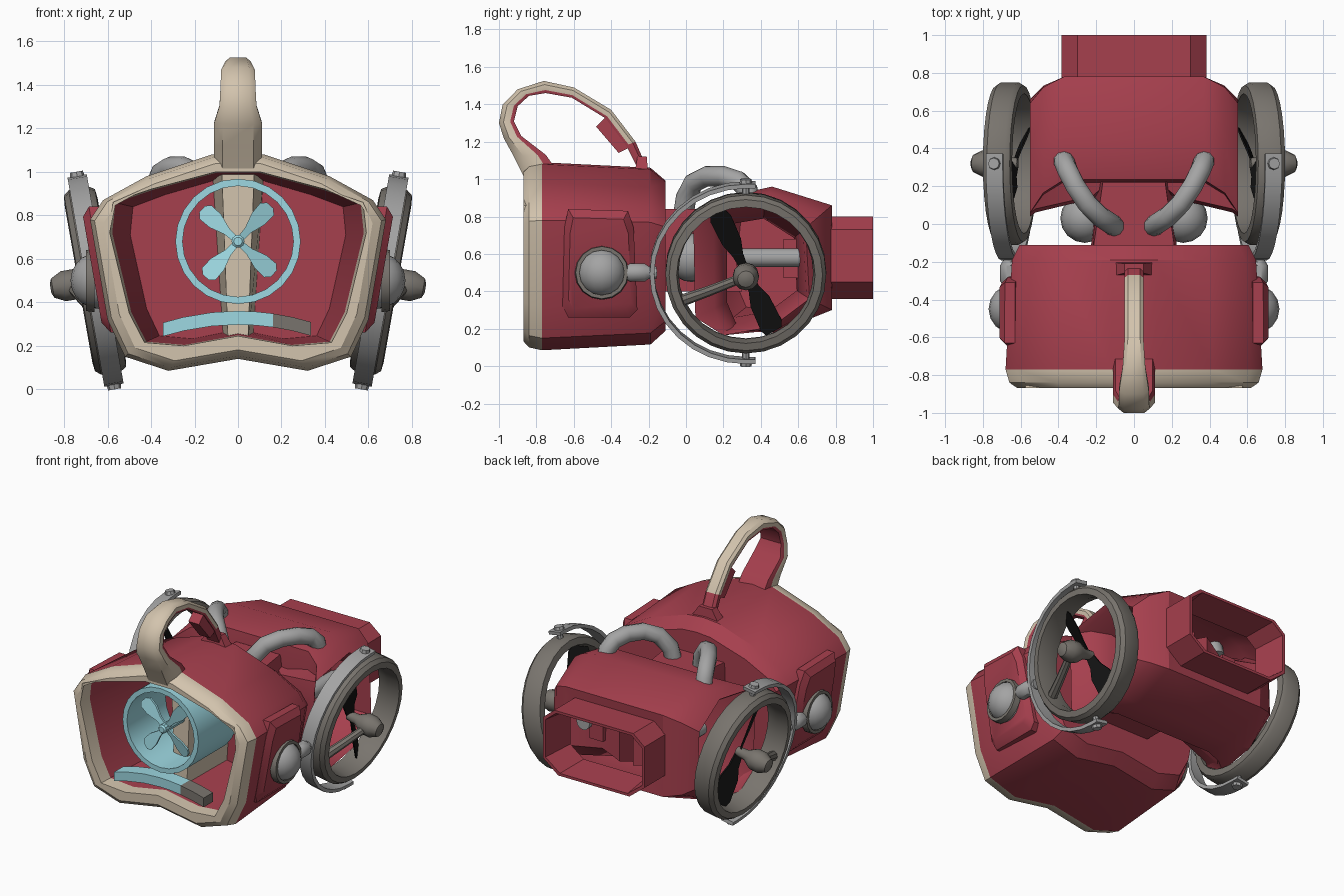
import bpy, bmesh
from math import sin, cos, pi, radians
from mathutils import Vector as V, Matrix

cube = bpy.data.objects.get("Cube")
if cube:
    bpy.data.objects.remove(cube)


def material(name, *rgb):
    m = bpy.data.materials.new(name)
    m.use_nodes = True
    m.diffuse_color = (*rgb, 1)
    m.node_tree.nodes["Principled BSDF"].inputs["Base Color"].default_value = (*rgb, 1)
    return m


RED = material("dark red", .38, .05, .075)
CREAM = material("cream", .65, .55, .42)
GREY = material("light grey", .37, .37, .37)
TAUPE = material("taupe", .19, .175, .155)
CYAN = material("pale cyan", .34, .69, .76)
BLACK = material("black", .006, .006, .006)
ID = Matrix.Identity(4)


def loft(rings, closed=False, caps=True, rule=None):
    """Skin equal-length rings; rule(ring, segment) picks the material slot."""
    bm = bmesh.new()
    vs = [[bm.verts.new(p) for p in r] for r in rings]
    n, m = len(rings[0]), len(rings)
    for i in range(m if closed else m - 1):
        for j in range(n):
            a, b, k = vs[i], vs[(i + 1) % m], (j + 1) % n
            f = bm.faces.new((a[j], a[k], b[k], b[j]))
            f.material_index = rule(i, j) if rule else 0
    if caps and not closed:
        bm.faces.new(vs[0])
        f = bm.faces.new(vs[-1])
        f.material_index = rule(m - 2, 0) if rule else 0
    return bm


def add(name, bm, mats, matrix=ID, pair=False, angle=35):
    mats = mats if isinstance(mats, list) else [mats]
    for side, s in (("left_", 1), ("right_", -1)) if pair else (("", 1),):
        b = bm.copy()
        b.transform(Matrix.Diagonal((s, 1, 1, 1)) @ matrix)
        bmesh.ops.recalc_face_normals(b, faces=b.faces)
        me = bpy.data.meshes.new(side + name)
        b.to_mesh(me)
        b.free()
        for m in mats:
            me.materials.append(m)
        ob = bpy.data.objects.new(side + name, me)
        bpy.context.collection.objects.link(ob)
        bpy.ops.object.select_all(action='DESELECT')
        ob.select_set(True)
        bpy.context.view_layer.objects.active = ob
        bpy.ops.object.shade_smooth_by_angle(angle=radians(angle))
    bm.free()


def lathe(profile, n=24, axis='X', closed=False):
    """Revolve (along, radius) points about an axis."""
    rings = []
    for a, r in profile:
        c = [(r * cos(2 * pi * k / n), r * sin(2 * pi * k / n)) for k in range(n)]
        rings.append([(a, p, q) if axis == 'X' else (p, a, q) if axis == 'Y' else (p, q, a) for p, q in c])
    return loft(rings, closed)


def sweep(path, radii, n=10, ref=(0, 0, 1)):
    path = [V(p) for p in path]
    rings = []
    for i, p in enumerate(path):
        t = (path[min(i + 1, len(path) - 1)] - path[max(i - 1, 0)]).normalized()
        u = t.cross(V(ref)).normalized()
        w = t.cross(u)
        r = radii[i] if isinstance(radii, list) else radii
        rings.append([p + r * (u * cos(2 * pi * k / n) + w * sin(2 * pi * k / n)) for k in range(n)])
    return loft(rings)


def mirror(half):
    """Complete a half outline whose first and last points lie on x = 0."""
    return half + [(-x, z) for x, z in half[-2:0:-1]]


def section(half, y, k=1, kz=None, zc=.6):
    kz = kz or k
    return [(x * k, y, zc + (z - zc) * kz) for x, z in mirror(half)]


def rect(x, y0, y1, z, back=1):
    return [(-x, y0, z), (x, y0, z), (x * back, y1, z), (-x * back, y1, z)]


# Front body: open-fronted shell with a cream rim
outer = [(0, 1.09), (.12, 1.08), (.42, .98), (.62, .87), (.68, .78), (.6, .32), (.52, .15), (.32, .085), (0, .14)]
inner = [(0, 1), (.1, 1), (.4, .92), (.575, .86), (.59, .72), (.5, .35), (.43, .215), (.25, .2), (0, .245)]
add("front_body", loft([
    section(outer, -.11, .89, .8), section(outer, -.19, .95, .94), section(outer, -.77),
    section(outer, -.84, .97), section(outer, -.868, .91, .91), section(inner, -.868),
    section(inner, -.78, .98, .99), section(inner, -.22, .84, .92)],
    rule=lambda i, j: int(2 <= i <= 5)), [RED, CREAM])

# Raised side panels, following the slanted body sides
panel = [(-.63, .84), (-.31, .83), (-.28, .74), (-.26, .3), (-.3, .26), (-.63, .26), (-.66, .32), (-.65, .74)]


def panel_ring(out, k):
    pts = [(-.46 + (y + .46) * k, .55 + (z - .55) * k) for y, z in panel]
    return [(.6 + .174 * (z - .32) + out, y, z) for y, z in pts]


add("side_panel", loft([panel_ring(-.06, 1), panel_ring(-.005, 1), panel_ring(.03, .84)]), RED, pair=True)

# Carry handle: cream strap, red underneath
over = [(-.86, 1), (-.92, 1.12), (-.975, 1.22), (-1, 1.3), (-.98, 1.4), (-.9, 1.48), (-.76, 1.525), (-.6, 1.49),
        (-.4, 1.37), (-.27, 1.2), (-.2, 1.04)]
under = [(-.7, 1.06), (-.75, 1.13), (-.88, 1.23), (-.92, 1.31), (-.9, 1.39), (-.84, 1.445), (-.75, 1.46), (-.61, 1.435),
         (-.43, 1.325), (-.32, 1.18), (-.25, 1.04)]
width = [.11, .11, .11, .085, .08, .078, .06, .05, .05, .05, .05]
rings = []
for (ya, za), (yb, zb), w in zip(over, under, width):
    def at(t):
        return ya + (yb - ya) * t, za + (zb - za) * t
    rings.append([(x * w, *at(t)) for x, t in
                  ((-.65, 0), (.65, 0), (1, .3), (1, .75), (.9, 1), (-.9, 1), (-1, .75), (-1, .3))])
add("carry_handle", loft(rings, rule=lambda i, j: int(3 <= j <= 5 or i == 9)), [CREAM, RED], angle=40)
add("handle_latch", loft([[(-.04, -.48, 1.28), (.04, -.48, 1.28), (.04, -.43, 1.33), (-.04, -.43, 1.33)],
                          [(-.04, -.36, 1.14), (.04, -.36, 1.14), (.04, -.28, 1.18), (-.04, -.28, 1.18)]]), RED)
add("handle_foot", loft([rect(.13, -.28, -.2, 1.0), rect(.05, -.26, -.21, 1.12)]), RED)

# Column, turbine and curved bar inside the front opening
add("inner_column", loft([rect(.045, -.62, -.2, .2, 1.5), rect(.075, -.62, -.2, 1.01, 1.6)]), CREAM)
turbine = Matrix.Translation((0, 0, .68))
add("turbine_ring", lathe([(-.84, .288), (-.84, .255), (-.42, .255), (-.42, .288)], 24, 'Y', True), CYAN, turbine)
add("turbine_hub", lathe([(-.83, .02), (-.82, .03), (-.6, .03)], 10, 'Y'), CYAN, turbine)
for k in range(4):
    blade = loft([[(-w, -.79 - p, r), (w, -.79 + p, r), (w, -.775 + p, r), (-w, -.775 - p, r)]
                  for r, w, p in ((.01, .014, .003), (.07, .018, .005), (.14, .04, .01), (.2, .042, .01), (.222, .02, .005))])
    add(f"turbine_blade_{k + 1}", blade, CYAN, turbine @ Matrix.Rotation(radians(42 + 90 * k), 4, 'Y'))
xs = [-.345, -.25, -.12, 0, .08, .16, .25, .335]
add("curved_bar", loft([[(x, -.85, z), (x, -.75, z), (x, -.75, z + .063), (x, -.85, z + .063)]
                        for x, z in ((x, .297 - .45 * x * x) for x in xs)],
                       rule=lambda i, j: int(i >= 5)), [CYAN, TAUPE])

# Neck joining the two bodies, with ball joints and hoses
add("neck", loft([rect(.2, -.16, .3, .4), rect(.23, -.16, .26, .6, .85), rect(.22, -.16, .22, .84, .75)]), RED)


def ball(r):
    bm = bmesh.new()
    bmesh.ops.create_uvsphere(bm, u_segments=16, v_segments=10, radius=r)
    return bm


add("neck_ball", ball(.13), GREY, Matrix.Translation((.26, .03, .58)), True, 60)
add("hose", sweep([(.1, -.015, .8), (.12, 0, .9), (.18, .04, .98), (.25, .11, 1.015), (.31, .2, 1.015), (.35, .28, .99),
                   (.37, .33, .94), (.375, .345, .86)], .055, 10, (.8, -.6, 0)), GREY, pair=True, angle=60)

# Rear body: sideways duct with an open mouth on each side
mouth = [(.04, .72), (.06, .82), (.42, .88), (.64, .74), (.66, .36), (.46, .21), (.2, .165), (.05, .26)]
middle = [(.22, .76), (.235, .91), (.46, .96), (.78, .86), (.78, .3), (.48, .18), (.28, .2), (.22, .34)]


def duct(pts, x, k=1):
    return [(x, .4 + (y - .4) * k, .53 + (z - .53) * k) for y, z in pts]


flare = [(x * .6 + a * .4, z * .6 + b * .4) for (x, z), (a, b) in zip(middle, mouth)]
half = [duct(middle, .05, .65), duct(mouth, .22, .74), duct(mouth, .52, .94), duct(mouth, .55), duct(flare, .48), duct(middle, .37)]
flip = [[(-x, y, z) for x, y, z in r] for r in half[::-1]]
body = loft(half + flip)
# Leave the back open where the nozzle joins
back = [f for f in body.faces if all(v.co.y > .77 for v in f.verts)]
bmesh.ops.delete(body, geom=back, context='FACES_ONLY')
add("rear_duct", body, RED)
add("duct_pipe", lathe([(.3, .05), (.66, .05)], 12, 'Y'), GREY, Matrix.Translation((.32, 0, .58)), True)
add("duct_flange", loft([rect(.05, .52, .63, .47), rect(.05, .52, .63, .68)]), RED, Matrix.Translation((.24, 0, 0)), True)

# Exhaust nozzle: thin-walled tube on a flat collar, open into the duct
collar = [(0, .86), (.37, .86), (.37, .8), (.37, .36), (.37, .3), (0, .3)]
mouth_back = [(0, .8), (.3, .8), (.385, .73), (.385, .45), (.27, .36), (0, .36)]
add("exhaust_nozzle", loft([section(collar, .78), section(mouth_back, .775, zc=.58), section(mouth_back, 1, zc=.58),
                            section(mouth_back, 1, .95, .92, .58), section(mouth_back, .77, .88, .85, .58)],
                           caps=False), RED)

# Tilted side fans
fan = Matrix.Translation((.655, .32, .5)) @ Matrix.Rotation(radians(10), 4, 'Y')
add("fan_ring", lathe([(-.075, .37), (-.07, .415), (-.045, .43), (.05, .43), (.075, .41), (.08, .37), (0, .36)], 28, 'X', True),
    TAUPE, fan, True)
add("fan_hub", lathe([(-.04, .03), (.03, .035), (.09, .07), (.15, .07), (.2, .045), (.21, .02)], 12), TAUPE, fan, True)
add("fan_strut", sweep([(.12, 0, 0), (.06, -.2, -.09), (.01, -.37, -.16)], [.025, .028, .033], 8), TAUPE, fan, True)
for k in range(2):
    blade = loft([[(-.03 - w * .6, -w, r), (-.03 + w * .6, w, r), (-.02 + w * .6, w, r), (-.02 - w * .6, -w, r)]
                  for r, w in ((0, .02), (.1, .03), (.18, .055), (.32, .06), (.355, .045))])
    add(f"fan_blade_{k + 1}", blade, BLACK, fan @ Matrix.Rotation(radians(25 + 180 * k), 4, 'X'), True)

# Half-hoop brackets with bolts
path = [(.05, .465)] + [(-.49 * sin(t), .465 * cos(t)) for t in (pi * i / 16 for i in range(17))] + [(.05, -.465)]
add("fan_bracket", loft([[(x, y * k, z * k) for x, k in ((-.045, 1), (.045, 1), (.045, 1.05), (-.045, 1.05))] for y, z in path]),
    GREY, fan, True)
for name, s in (("upper_bolt", 1), ("lower_bolt", -1)):
    add(name, lathe([(.41 * s, .02), (.48 * s, .02), (.48 * s, .035), (.508 * s, .03)], 8, 'Z'), GREY, fan, True)

# Ball joints holding the brackets to the front body
joint = Matrix.Translation((.64, -.45, .5))
add("mount_ball", ball(.13), GREY, joint, True, 60)
add("mount_collar", lathe([(.02, .12), (.02, .145), (.06, .14), (.06, .12)], 16, 'X', True), TAUPE, joint, True)
add("mount_arm", sweep([(.65, -.36, .5), (.66, -.32, .5), (.66, -.3, .5), (.66, -.22, .5), (.66, -.2, .5), (.655, -.16, .5)],
                       [.03, .035, .05, .05, .035, .035], 10), GREY, pair=True)
